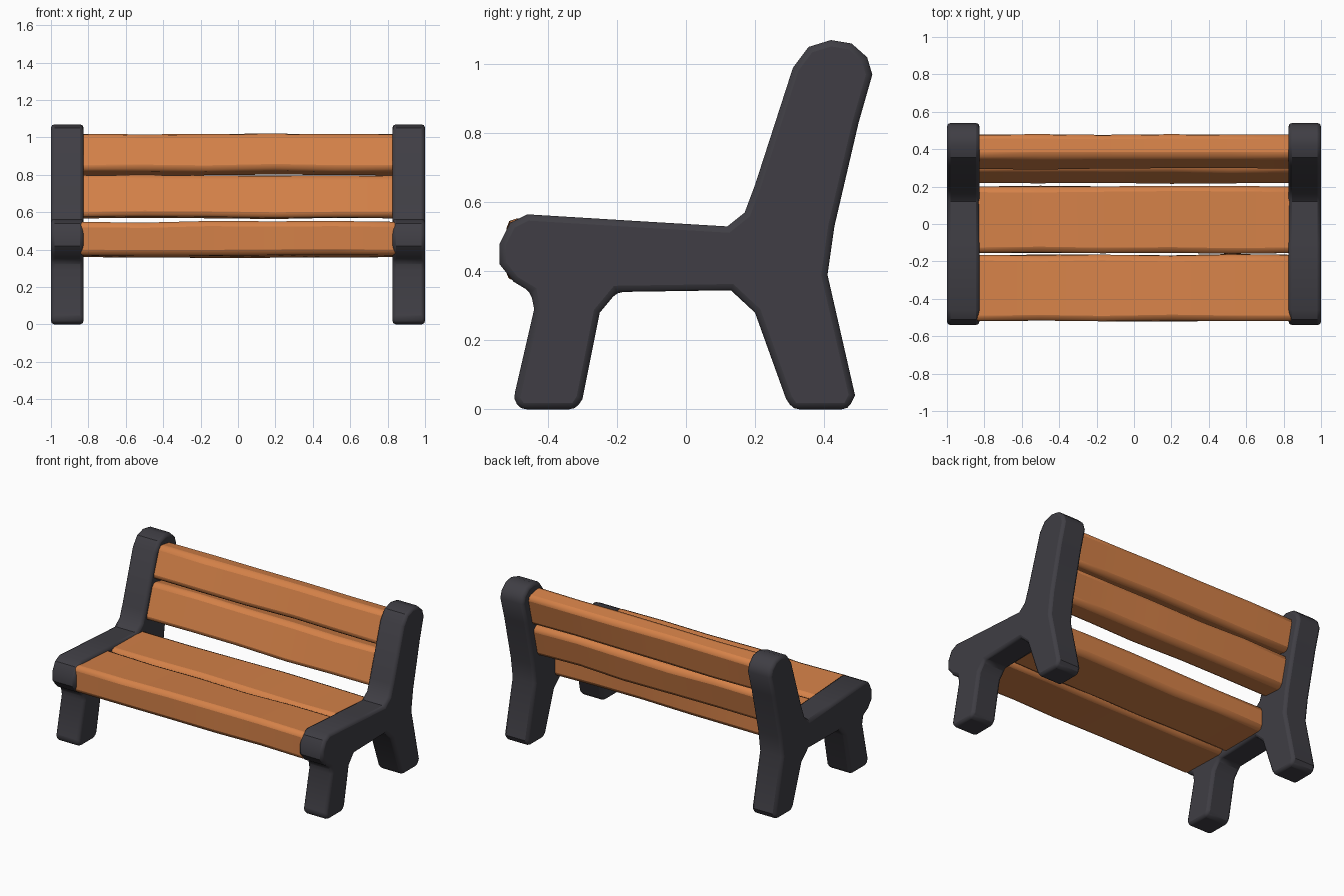
import bpy, bmesh, random

if "Cube" in bpy.data.objects:
    bpy.data.objects.remove(bpy.data.objects["Cube"])

random.seed(4)


def material(name, rgb):
    m = bpy.data.materials.new(name)
    m.diffuse_color = (*rgb, 1.0)
    m.use_nodes = True
    m.node_tree.nodes["Principled BSDF"].inputs["Base Color"].default_value = m.diffuse_color
    return m


iron = material("charcoal", (0.05, 0.048, 0.058))
wood = material("orange wood", (0.66, 0.22, 0.065))


def prism(name, profile, xs, mat, bevel, segments, jitter=0.0):
    """Sweep a (y, z) profile through the x stations, cap it and bevel it."""
    bm = bmesh.new()
    rings = []
    for i, x in enumerate(xs):
        j = jitter if 0 < i < len(xs) - 1 else 0.0
        rings.append([bm.verts.new((x, y + random.uniform(-j, j), z + random.uniform(-j, j)))
                      for y, z in profile])
    n = len(profile)
    for a, b in zip(rings, rings[1:]):
        for k in range(n):
            bm.faces.new((a[k], a[(k + 1) % n], b[(k + 1) % n], b[k]))
    bm.faces.new(rings[0])
    bm.faces.new(rings[-1])
    bmesh.ops.recalc_face_normals(bm, faces=bm.faces)
    mesh = bpy.data.meshes.new(name)
    bm.to_mesh(mesh)
    bm.free()
    mesh.materials.append(mat)
    ob = bpy.data.objects.new(name, mesh)
    bpy.context.collection.objects.link(ob)
    mod = ob.modifiers.new("rounded edges", "BEVEL")
    mod.width = bevel
    mod.segments = segments
    mod.limit_method = "ANGLE"
    mod.angle_limit = 0.8
    bpy.ops.object.select_all(action="DESELECT")
    ob.select_set(True)
    bpy.context.view_layer.objects.active = ob
    bpy.ops.object.shade_smooth_by_angle(angle=0.6)
    return ob


# End frames: legs, arm and back post in one side outline
outline = [
    (-0.50, 0.03), (-0.48, 0.0), (-0.32, 0.0), (-0.30, 0.03),
    (-0.25, 0.28), (-0.20, 0.34), (0.13, 0.345), (0.20, 0.28),
    (0.29, 0.03), (0.31, 0.0), (0.47, 0.0), (0.49, 0.04),
    (0.41, 0.39), (0.43, 0.53), (0.50, 0.83), (0.54, 0.97), (0.525, 1.02),
    (0.48, 1.06), (0.42, 1.07), (0.355, 1.05), (0.31, 0.99),
    (0.20, 0.65), (0.17, 0.57), (0.12, 0.53), (-0.10, 0.543),
    (-0.46, 0.565), (-0.51, 0.54), (-0.54, 0.48), (-0.54, 0.42),
    (-0.50, 0.37), (-0.45, 0.34), (-0.44, 0.29),
]
for side, label in ((-1, "left"), (1, "right")):
    prism(f"{label}_end_frame", outline, [side * 0.826, side * 1.0], iron, 0.022, 2)

# Slats: four-cornered cross-sections, slightly hewn along their length
slats = {
    "front_seat_slat": [(-0.52, 0.37), (-0.165, 0.36), (-0.165, 0.53), (-0.52, 0.55)],
    "rear_seat_slat": [(-0.155, 0.36), (0.20, 0.36), (0.20, 0.52), (-0.155, 0.53)],
    "lower_back_slat": [(0.21, 0.575), (0.38, 0.565), (0.43, 0.77), (0.285, 0.805)],
    "upper_back_slat": [(0.285, 0.825), (0.435, 0.79), (0.485, 1.00), (0.355, 1.025)],
}
stations = [-0.86, -0.5, -0.17, 0.2, 0.52, 0.86]
for name, section in slats.items():
    prism(name, section, stations, wood, 0.03, 2, jitter=0.006)
